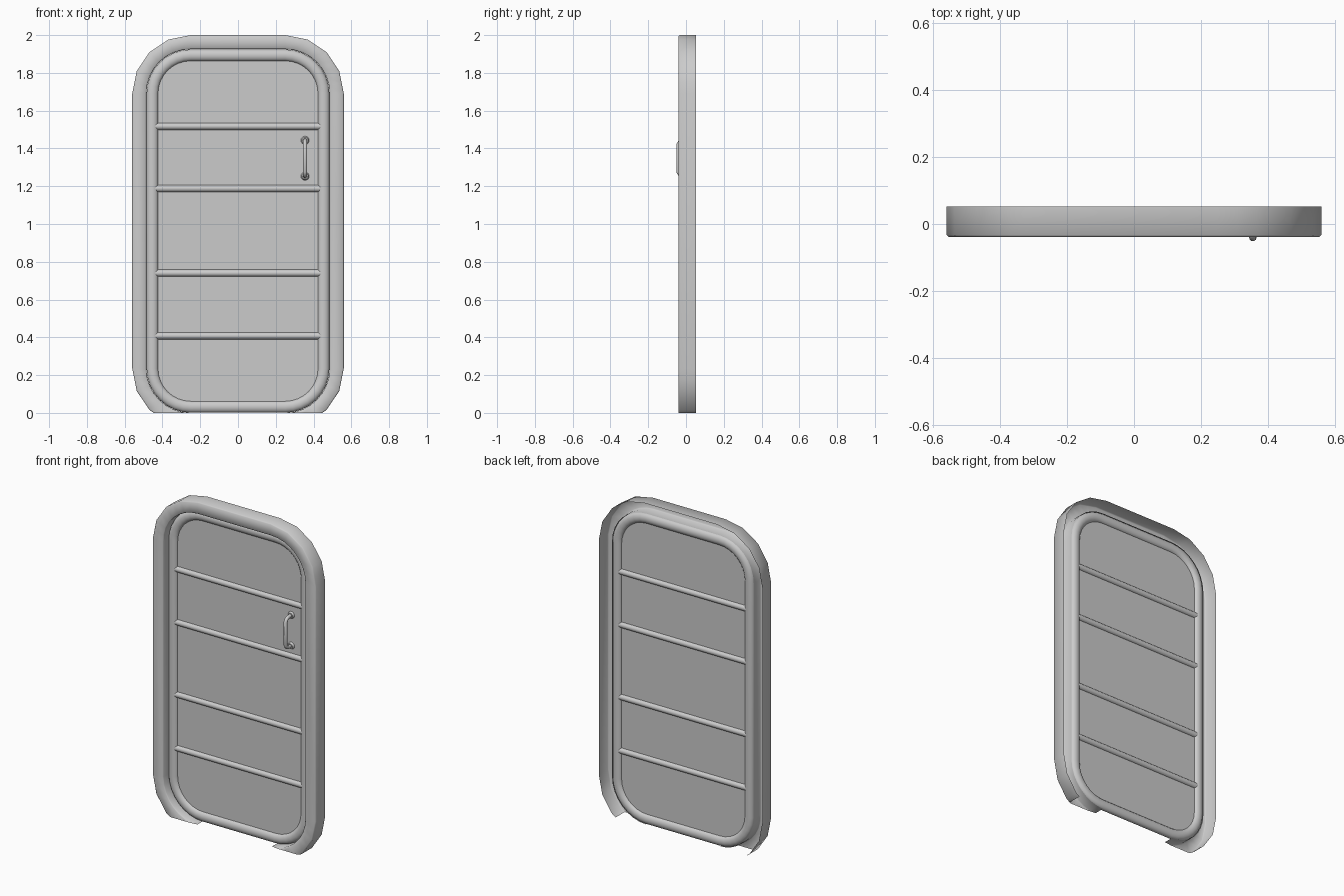
import bpy, bmesh, math
from mathutils import Vector, Matrix

if "Cube" in bpy.data.objects:
    bpy.data.objects.remove(bpy.data.objects["Cube"])

SEG = 8                      # steps per rounded corner
R, CX, ZLO, ZHI = 0.31, 0.25, 0.235, 1.69   # outer corner radius and centres
Y0 = 0.02                    # middle plane of the door


def outline(inset, y, faceted=False):
    """Rounded-rectangle loop, inset from the frame's outer edge."""
    pts = []
    r = R - inset
    for k, (cx, cz) in enumerate([(CX, ZHI), (-CX, ZHI), (-CX, ZLO), (CX, ZLO)]):
        arc = []
        for i in range(SEG + 1):
            a = math.pi / 2 * (k + i / SEG)
            arc.append(Vector((cx + r * math.cos(a), y, cz + r * math.sin(a))))
        if faceted:
            for i in range(1, SEG, 2):
                arc[i] = (arc[i - 1] + arc[i + 1]) / 2
        pts += arc
    return pts


def loft(bm, loops, closed=False):
    rings = [[bm.verts.new(p) for p in lp] for lp in loops]
    pairs = list(zip(rings, rings[1:])) + ([(rings[-1], rings[0])] if closed else [])
    for a, b in pairs:
        n = len(a)
        for i in range(n):
            bm.faces.new((a[i], a[(i + 1) % n], b[(i + 1) % n], b[i]))
    return rings


def finish(bm, name, angle=35):
    bmesh.ops.recalc_face_normals(bm, faces=bm.faces)
    me = bpy.data.meshes.new(name)
    bm.to_mesh(me)
    bm.free()
    ob = bpy.data.objects.new(name, me)
    bpy.context.collection.objects.link(ob)
    bpy.ops.object.select_all(action='DESELECT')
    ob.select_set(True)
    bpy.context.view_layer.objects.active = ob
    bpy.ops.object.shade_smooth_by_angle(angle=math.radians(angle))
    return ob


# Door frame: channel shell open at the back, cut off at floor level
bm = bmesh.new()
profile = [(0, 0.053, True), (0, -0.033, True), (0.006, -0.039, True),
           (0.069, -0.039, False), (0.0745, -0.033, False), (0.0745, 0.03, False)]
loft(bm, [outline(*p) for p in profile])
bmesh.ops.bisect_plane(bm, geom=bm.verts[:] + bm.edges[:] + bm.faces[:],
                       plane_co=(0, 0, 0), plane_no=(0, 0, -1), clear_outer=True)
finish(bm, "door_frame", 50)

# Raised bead around the edge of the door
bm = bmesh.new()
loops = []
for i in range(14):
    a = 2 * math.pi * i / 14
    loops.append(outline(0.107 + 0.031 * math.cos(a), Y0 + 0.023 * math.sin(a)))
loft(bm, loops, closed=True)
finish(bm, "door_rim_bead", 60)

# Thin door panel
bm = bmesh.new()
a, b = loft(bm, [outline(0.11, Y0 - 0.005), outline(0.11, Y0 + 0.005)])
bm.faces.new(a)
bm.faces.new(b)
finish(bm, "door_panel")

# Horizontal stiffening ribs, rounded on both sides
for n, z in enumerate((1.517, 1.188, 0.740, 0.408)):
    bm = bmesh.new()
    m = (Matrix.Translation((0, Y0, z)) @ Matrix.Diagonal((1, 0.02, 0.019, 1))
         @ Matrix.Rotation(math.pi / 2, 4, 'Y'))
    bmesh.ops.create_cone(bm, cap_ends=True, segments=14, radius1=1, radius2=1,
                          depth=0.88, matrix=m)
    finish(bm, f"door_rib_{n + 1}", 60)

# Bent handle rod
HX, HZ, HL = 0.355, 1.348, 0.095
half = [(Y0, 0), (-0.018, -0.002), (-0.033, -0.009), (-0.041, -0.024)]
path = [(HX, y, HZ + HL + d) for y, d in half]
path += [(HX, y, HZ - HL - d) for y, d in reversed(half)]
cu = bpy.data.curves.new("handle_rod", 'CURVE')
cu.dimensions = '3D'
cu.bevel_depth = 0.011
cu.bevel_resolution = 3
cu.use_fill_caps = True
sp = cu.splines.new('POLY')
sp.points.add(len(path) - 1)
for p, co in zip(sp.points, path):
    p.co = (*co, 1)
sp.use_smooth = True
bpy.context.collection.objects.link(bpy.data.objects.new("handle_rod", cu))

# Round feet where the handle meets the panel
for name, s in (("handle_foot_top", 1), ("handle_foot_bottom", -1)):
    bm = bmesh.new()
    m = (Matrix.Translation((HX, Y0 - 0.01, HZ + s * HL))
         @ Matrix.Rotation(math.pi / 2, 4, 'X'))
    bmesh.ops.create_cone(bm, cap_ends=True, segments=16, radius1=0.023,
                          radius2=0.016, depth=0.014, matrix=m)
    finish(bm, name)
